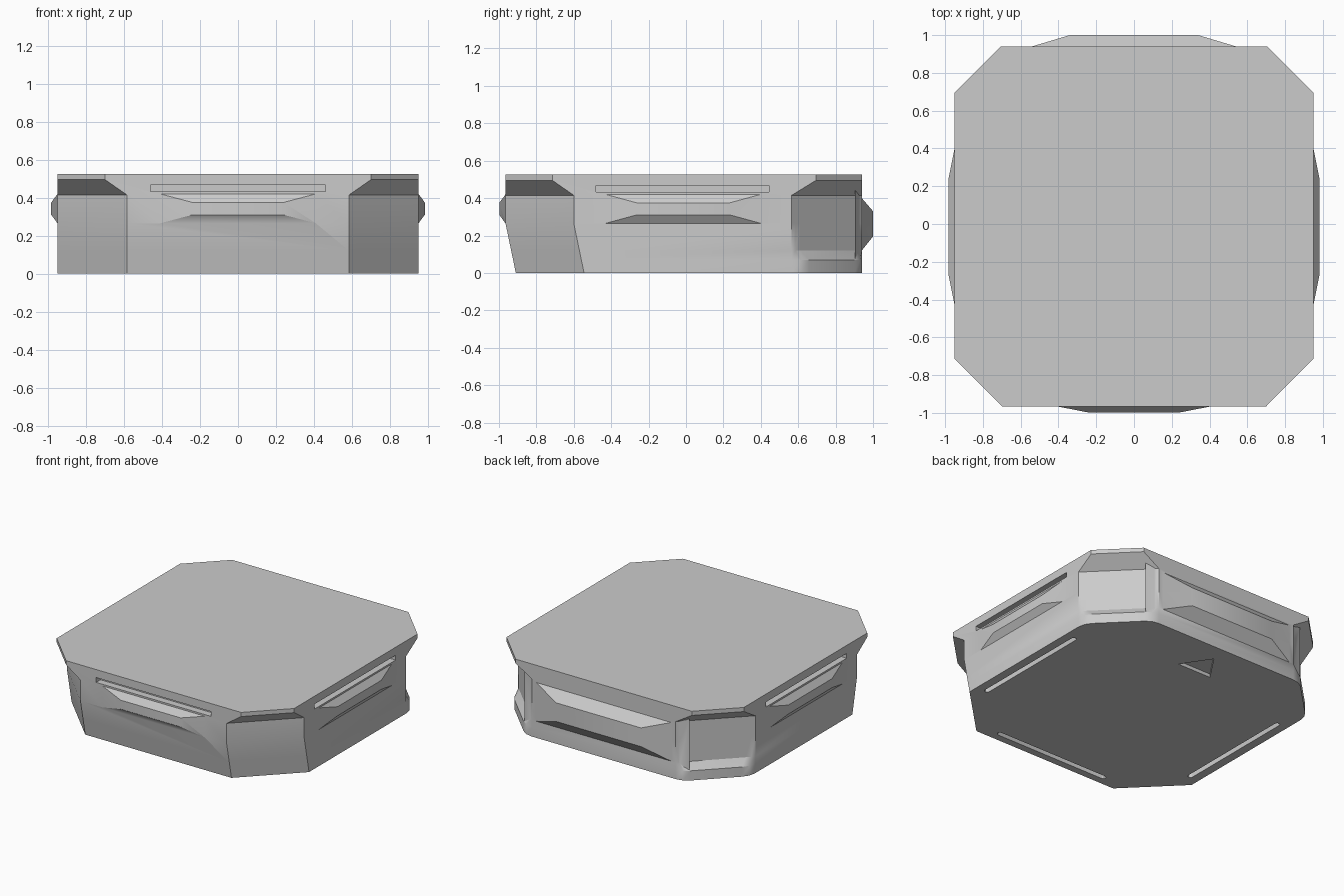
import bpy, bmesh, math
from mathutils import Vector

if "Cube" in bpy.data.objects:
    bpy.data.objects.remove(bpy.data.objects["Cube"])

grey = bpy.data.materials.new("plain grey")
grey.diffuse_color = (0.6, 0.6, 0.6, 1)
grey.use_nodes = True
grey.node_tree.nodes["Principled BSDF"].inputs["Base Color"].default_value = grey.diffuse_color

X, BACK, FRONT = 0.95, 0.94, -0.965


def loft(name, rings):
    """Closed solid skinned through rings with equal point counts."""
    bm = bmesh.new()
    rows = [[bm.verts.new(p) for p in r] for r in rings]
    n = len(rows[0])
    for a, b in zip(rows, rows[1:]):
        for i in range(n):
            bm.faces.new((a[i], a[(i + 1) % n], b[(i + 1) % n], b[i]))
    bm.faces.new(rows[0][::-1])
    bm.faces.new(rows[-1])
    bmesh.ops.recalc_face_normals(bm, faces=bm.faces)
    me = bpy.data.meshes.new(name)
    bm.to_mesh(me)
    bm.free()
    ob = bpy.data.objects.new(name, me)
    me.materials.append(grey)
    bpy.context.collection.objects.link(ob)
    return ob


def combine(target, tool, operation):
    """Apply a boolean and discard the tool."""
    bpy.context.view_layer.objects.active = target
    m = target.modifiers.new("boolean", 'BOOLEAN')
    m.operation, m.object, m.solver = operation, tool, 'EXACT'
    bpy.ops.object.modifier_apply(modifier=m.name)
    bpy.data.objects.remove(tool)


def section(z, front, cut_front, cut_back, foot=False):
    """Octagonal section; the foot has rounded back corners."""
    a, b = Vector((X, BACK - cut_back)), Vector((X - cut_back, BACK))
    if foot:
        c, d = Vector((X, BACK - 0.32)), Vector((X - 0.32, BACK))
        p, q = c.lerp(d, 0.12), c.lerp(d, 0.88)
        back = [a, (a + 2 * c + p) / 4, p, q, (b + 2 * d + q) / 4, b]
    else:
        back = [a.lerp(b, t) for t in (0, 0.05, 0.12, 0.88, 0.95, 1)]
    half = [Vector((X - cut_front, front)), Vector((X, front + cut_front))] + back
    pts = half + [Vector((-p.x, p.y)) for p in reversed(half)]
    return [(p.x, p.y, z) for p in pts]


# Body: tapered front, undercut corners, overhanging lid
def lean(z):
    return -0.91 - 0.055 * min(z / 0.265, 1)


body = loft("case_body", [
    section(0, lean(0), 0.365, 0.375, True),
    section(0.07, lean(0.07), 0.365, 0.375, True),
    section(0.12, lean(0.12), 0.365, 0.375),
    section(0.265, FRONT, 0.365, 0.375),
    section(0.415, FRONT, 0.365, 0.375),
    section(0.495, FRONT, 0.25, 0.245),
    section(0.525, FRONT, 0.25, 0.245)])


def on_side(side, u, d, z):
    """Point at u along a wall, d outward from the wall."""
    return {"front": (u, FRONT - d, z), "back": (u, BACK + d, z),
            "right": (X + d, u, z), "left": (-X - d, u, z)}[side]


def rect(side, d, u0, u1, z0, z1):
    return [on_side(side, u, d, z) for u, z in ((u0, z0), (u1, z0), (u1, z1), (u0, z1))]


# Raised grips on all four walls
def grip(side, out, base, tip):
    inner = [b - 0.6 * (t - b) for b, t in zip(base, tip)]
    return loft("grip", [rect(side, -0.6 * out, *inner), rect(side, out, *tip)])


low, high = (-0.41, 0.41, 0.265, 0.42), (-0.24, 0.24, 0.31, 0.375)
side_low, side_high = (-0.43, 0.40, 0.265, 0.42), (-0.265, 0.235, 0.31, 0.375)
for side, out, base, tip in (
        ("front", 0.033, low, high),
        ("right", 0.033, side_low, side_high),
        ("left", 0.033, side_low, side_high),
        ("back", 0.06, (-0.54, 0.54, 0.12, 0.40), (-0.34, 0.34, 0.195, 0.33))):
    combine(body, grip(side, out, base, tip), 'UNION')

# Wall slots above the grips
for side, u0, u1 in (("front", -0.46, 0.46), ("right", -0.48, 0.445), ("left", -0.48, 0.445)):
    slot = loft("slot", [rect(side, d, u0, u1, 0.432, 0.467) for d in (-0.05, 0.05)])
    combine(body, slot, 'DIFFERENCE')


# Round-ended slots in the underside
def base_slot(cx, cy, half, along_x):
    r = 0.018
    outline = []
    for k in range(14):
        t = -math.pi / 2 + math.pi * (k % 7) / 6 + (math.pi if k > 6 else 0)
        u = r * math.cos(t) + (half - r) * (1 if k < 7 else -1)
        v = r * math.sin(t)
        outline.append((cx + u, cy + v) if along_x else (cx - v, cy + u))
    return loft("base_slot", [[(x, y, z) for x, y in outline] for z in (-0.05, 0.05)])


for args in ((0, -0.84, 0.46, True), (0.87, -0.02, 0.46, False), (-0.87, -0.02, 0.46, False)):
    combine(body, base_slot(*args), 'DIFFERENCE')

# Triangular direction mark in the underside
mark = loft("mark", [[(-0.135, 0.613, z), (0.135, 0.613, z), (0, 0.814, z)] for z in (-0.05, 0.025)])
combine(body, mark, 'DIFFERENCE')

body.select_set(True)
bpy.context.view_layer.objects.active = body
bpy.ops.object.shade_smooth_by_angle(angle=math.radians(30))
